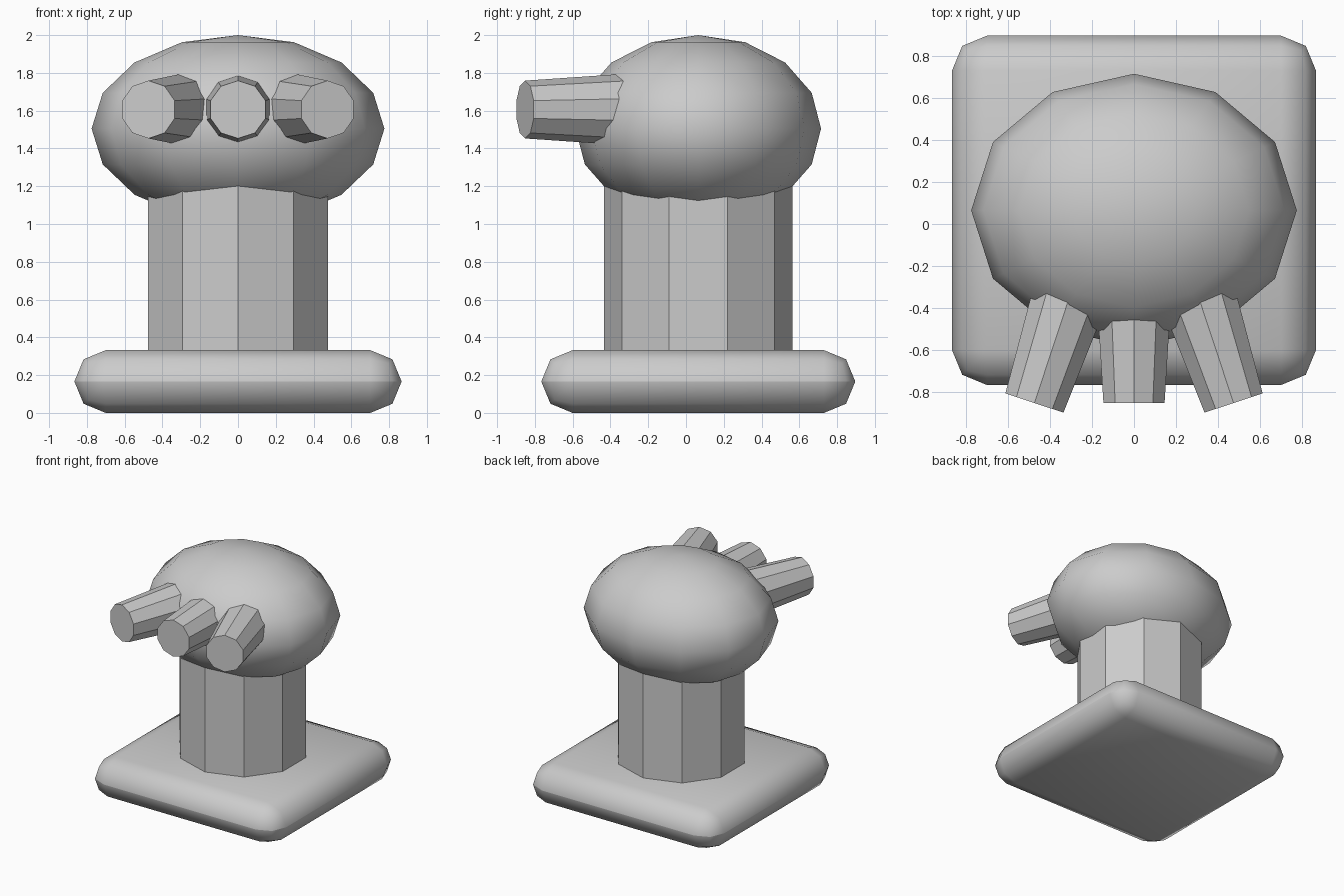
import bpy, bmesh, math
from mathutils import Matrix, Vector

if "Cube" in bpy.data.objects:
    bpy.data.objects.remove(bpy.data.objects["Cube"])

CY = 0.065  # y of the base / column / head axis

grey = bpy.data.materials.new("plain_grey")
grey.diffuse_color = (0.6, 0.6, 0.6, 1)
grey.use_nodes = True
grey.node_tree.nodes["Principled BSDF"].inputs["Base Color"].default_value = grey.diffuse_color


def add_part(name, bm, smooth):
    mesh = bpy.data.meshes.new(name)
    bm.to_mesh(mesh)
    bm.free()
    mesh.materials.append(grey)
    for p in mesh.polygons:
        p.use_smooth = smooth
    obj = bpy.data.objects.new(name, mesh)
    bpy.context.collection.objects.link(obj)
    return obj


def cone(name, r1, r2, depth, matrix):
    bm = bmesh.new()
    bmesh.ops.create_cone(bm, cap_ends=True, segments=10, radius1=r1,
                          radius2=r2, depth=depth, matrix=matrix)
    return add_part(name, bm, False)


# Pillow-like base slab with fully rounded edges
bm = bmesh.new()
bmesh.ops.create_cube(bm, size=1, matrix=Matrix.Translation((0, CY, 0.166))
                      @ Matrix.Diagonal((1.732, 1.662, 0.332, 1)))
base = add_part("base", bm, True)
bevel = base.modifiers.new("rounding", 'BEVEL')
bevel.width = 0.1655
bevel.segments = 2
bevel.limit_method = 'NONE'

# Ten-sided column
cone("column", 0.5, 0.5, 1.1, Matrix.Translation((0, CY, 0.75)))

# Smooth ellipsoid head
bm = bmesh.new()
bmesh.ops.create_uvsphere(bm, u_segments=12, v_segments=8, radius=1,
                          matrix=Matrix.Translation((0, CY, 1.505))
                          @ Matrix.Diagonal((0.775, 0.65, 0.495, 1)))
add_part("head", bm, True)

# Three tapered prongs fanning out of the front
DEPTH = 0.6
for name, x, deg in (("left_prong", -0.474, -18.3),
                     ("middle_prong", 0, 0),
                     ("right_prong", 0.474, 18.3)):
    a = math.radians(deg)
    direction = Vector((math.sin(a), -math.cos(a), 0))
    centre = Vector((x, -0.852, 1.606)) - direction * DEPTH / 2
    cone(name, 0.192, 0.153, DEPTH, Matrix.Translation(centre)
         @ Matrix.Rotation(a, 4, 'Z') @ Matrix.Rotation(math.pi / 2, 4, 'X'))
